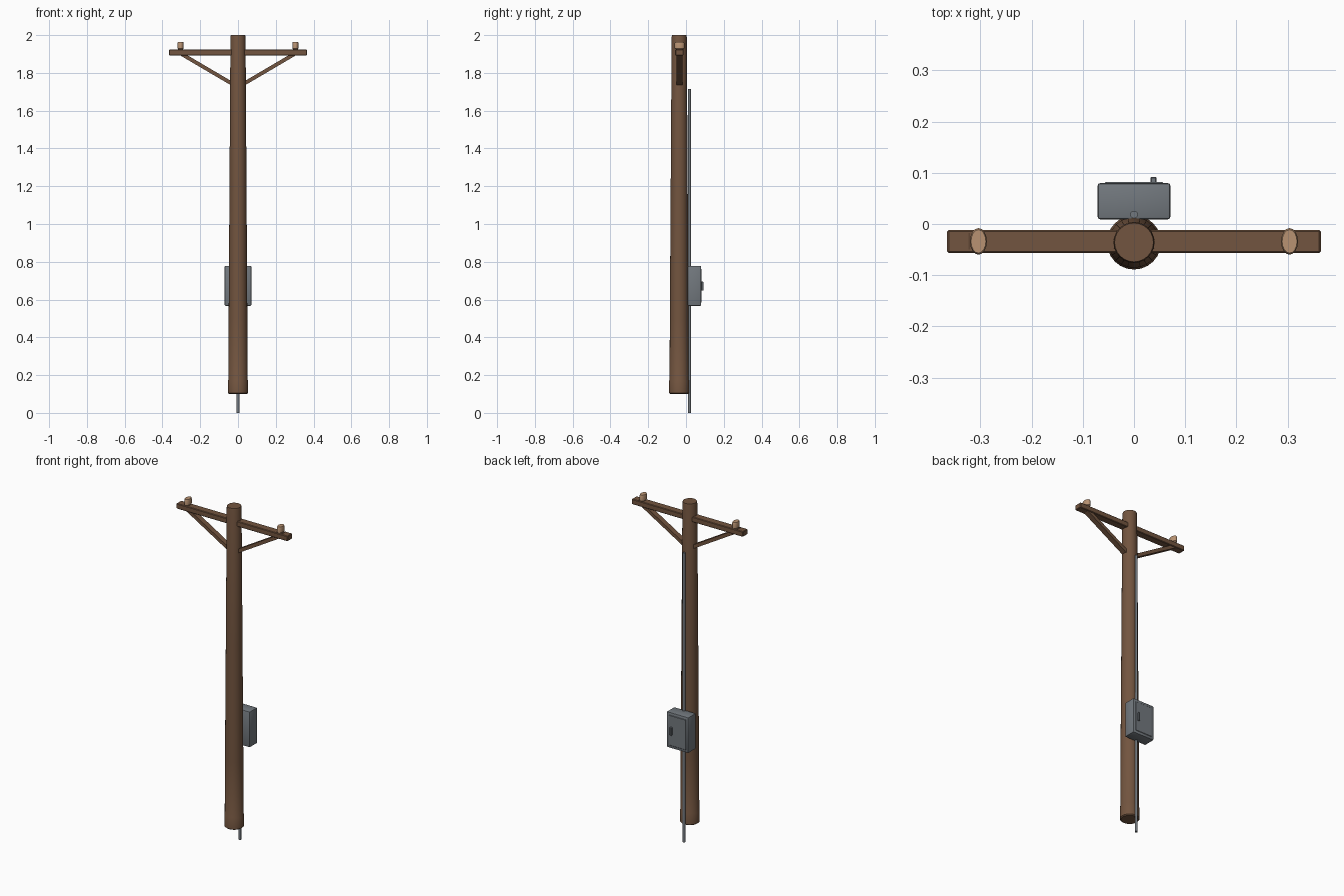
import bpy, bmesh, math
from mathutils import Vector, Matrix

if "Cube" in bpy.data.objects:
    bpy.data.objects.remove(bpy.data.objects["Cube"])

AXIS_Y = -0.036  # pole centre line


def material(name, rgb):
    m = bpy.data.materials.new(name)
    m.diffuse_color = (*rgb, 1)
    m.use_nodes = True
    m.node_tree.nodes["Principled BSDF"].inputs["Base Color"].default_value = m.diffuse_color
    return m


WOOD = material("wood", (0.17, 0.09, 0.05))
CLAY = material("clay", (0.48, 0.29, 0.17))
METAL = material("metal", (0.17, 0.19, 0.21))


def finish(name, bm, mat):
    bmesh.ops.recalc_face_normals(bm, faces=bm.faces)
    me = bpy.data.meshes.new(name)
    bm.to_mesh(me)
    bm.free()
    ob = bpy.data.objects.new(name, me)
    bpy.context.collection.objects.link(ob)
    me.materials.append(mat)
    bpy.context.view_layer.objects.active = ob
    ob.select_set(True)
    bpy.ops.object.shade_smooth_by_angle(angle=math.radians(35))
    ob.select_set(False)
    return ob


def lathe(name, profile, sides, loc, mat, scale=(1, 1)):
    # capped stack of rings from (radius, height) pairs
    bm = bmesh.new()
    rings = []
    for r, z in profile:
        angles = [2 * math.pi * i / sides for i in range(sides)]
        rings.append([bm.verts.new((loc[0] + r * scale[0] * math.cos(a),
                                    loc[1] + r * scale[1] * math.sin(a), loc[2] + z)) for a in angles])
    for a, b in zip(rings, rings[1:]):
        for i in range(sides):
            j = (i + 1) % sides
            bm.faces.new((a[i], a[j], b[j], b[i]))
    bm.faces.new(rings[0])
    bm.faces.new(rings[-1])
    return finish(name, bm, mat)


def box(name, lo, hi, mat, bevel=0, segments=2):
    lo, hi = Vector(lo), Vector(hi)
    bm = bmesh.new()
    bmesh.ops.create_cube(bm, size=1, matrix=Matrix.Translation((lo + hi) / 2) @ Matrix.Diagonal((*(hi - lo), 1)))
    if bevel:
        bmesh.ops.bevel(bm, geom=bm.edges[:], offset=bevel, segments=segments, profile=0.5, affect='EDGES')
    return finish(name, bm, mat)


# Tapered pole with a slightly wider butt
lathe("pole", [(0.047, 0.1), (0.053, 0.105), (0.053, 0.17), (0.051, 0.175), (0.0495, 0.5),
               (0.045, 1.2), (0.04, 1.99), (0.038, 2.0)], 24, (0, AXIS_Y, 0), WOOD)

# Crossarm
box("crossarm", (-0.365, -0.057, 1.893), (0.365, -0.012, 1.924), WOOD, 0.003, 1)

# Diagonal braces and insulators on both sides
for side, label in ((-1, "left"), (1, "right")):
    start, end = Vector((side * 0.02, 0, 1.736)), Vector((side * 0.328, 0, 1.917))
    d = end - start
    brace = box(label + "_brace", (-d.length / 2, -0.016, -0.01), (d.length / 2, 0.016, 0.01), WOOD)
    mid = (start + end) / 2
    brace.location = (mid.x, -0.034, mid.z)
    brace.rotation_euler.y = -math.atan2(d.z, d.x)
    lathe(label + "_insulator", [(0.7, 1.91), (0.75, 1.925), (1, 1.93), (1, 1.957), (0.88, 1.963)],
          16, (side * 0.304, -0.034, 0), CLAY, (0.0165, 0.026))

# Conduit running down the back
lathe("conduit", [(0.0075, 0), (0.0075, 1.715)], 12, (0, 0.0185, 0), METAL)

# Service box with door and latch
box("service_box", (-0.071, 0.009, 0.567), (0.071, 0.08, 0.778), METAL, 0.005)
box("box_door", (-0.057, 0.075, 0.583), (0.057, 0.082, 0.762), METAL, 0.002, 1)
box("door_latch", (0.032, 0.08, 0.647), (0.044, 0.092, 0.695), METAL, 0.002, 1)
